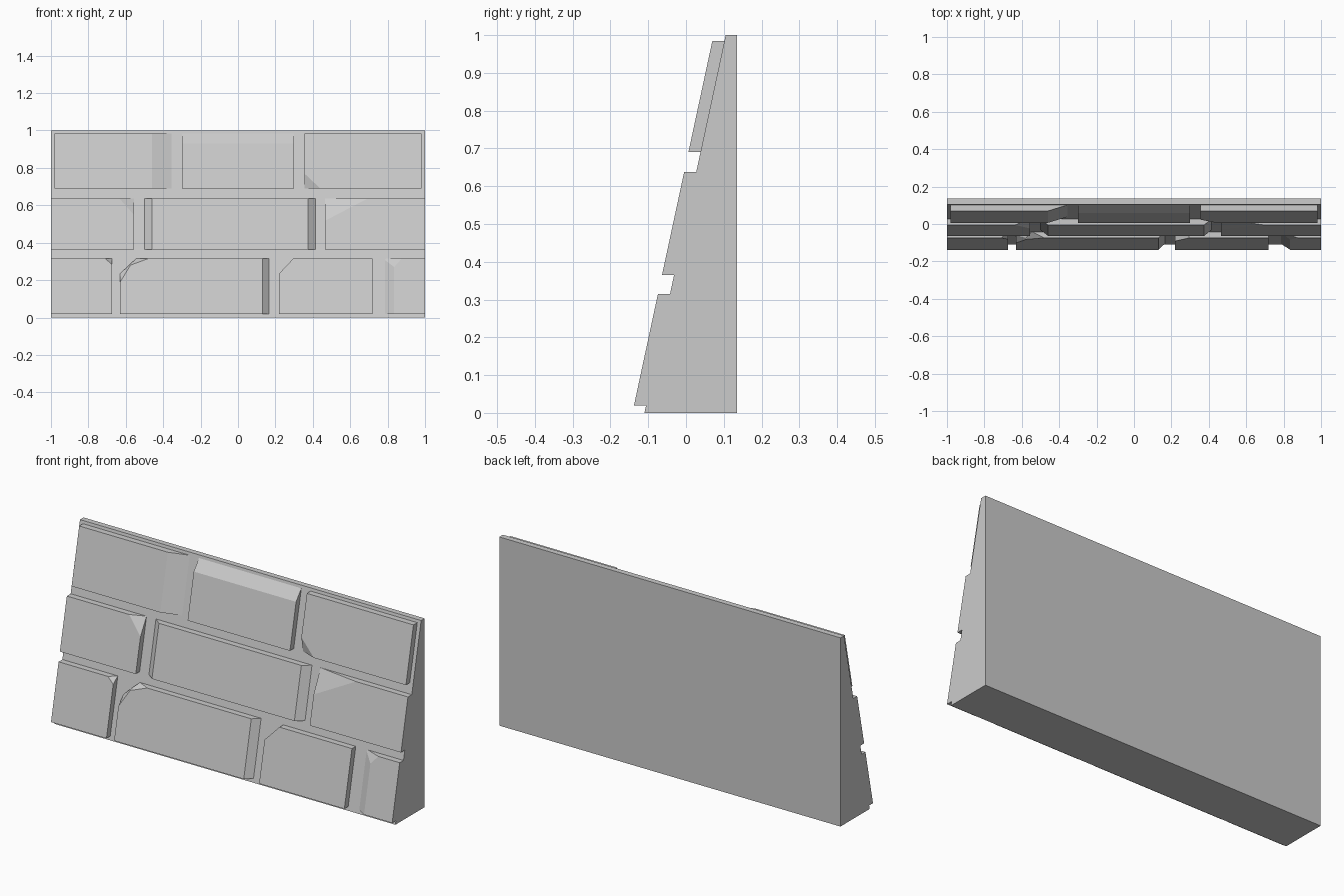
import bpy
import bmesh
from mathutils import Vector

cube = bpy.data.objects.get("Cube")
if cube:
    bpy.data.objects.remove(cube, do_unlink=True)

BACK, FOOT, SLOPE, DEPTH = 0.135, -0.11, 0.215, 0.032

stone = bpy.data.materials.new("grey stone")
stone.use_nodes = True
GREY = (0.6, 0.6, 0.6, 1)
stone.diffuse_color = GREY
stone.node_tree.nodes["Principled BSDF"].inputs["Base Color"].default_value = GREY


def at(x, z, d):
    """Point on the leaning wall; d runs from 0 (mortar) to 1 (brick front)."""
    return Vector((x, FOOT + SLOPE * z - DEPTH * d, z))


def finish(bm, name):
    bmesh.ops.recalc_face_normals(bm, faces=bm.faces)
    mesh = bpy.data.meshes.new(name)
    bm.to_mesh(mesh)
    bm.free()
    mesh.materials.append(stone)
    obj = bpy.data.objects.new(name, mesh)
    bpy.context.collection.objects.link(obj)


def prism(bm, ring_a, ring_b):
    a = [bm.verts.new(p) for p in ring_a]
    b = [bm.verts.new(p) for p in ring_b]
    bm.faces.new(a)
    bm.faces.new(b)
    for i in range(len(a)):
        j = (i + 1) % len(a)
        bm.faces.new((a[i], a[j], b[j], b[i]))


def brick(name, x0, x1, row, cuts=()):
    """Block standing off the wall, chipped by planes through three points."""
    z0, z1 = row
    corners = [(x0, z0), (x1, z0), (x1, z1), (x0, z1)]
    bm = bmesh.new()
    prism(bm, [at(x, z, 0) for x, z in corners], [at(x, z, 1) for x, z in corners])
    middle = at((x0 + x1) / 2, (z0 + z1) / 2, 0.5)
    for cut in cuts:
        p, q, r = (at(*c) for c in cut)
        normal = (q - p).cross(r - p).normalized()
        if normal.dot(middle - p) > 0:
            normal.negate()
        geom = bm.verts[:] + bm.edges[:] + bm.faces[:]
        res = bmesh.ops.bisect_plane(bm, geom=geom, dist=1e-5, plane_co=p,
                                     plane_no=normal, clear_outer=True)
        edges = [e for e in res["geom_cut"] if isinstance(e, bmesh.types.BMEdge)]
        bmesh.ops.holes_fill(bm, edges=edges)
    finish(bm, name)


def end_bevel(x_front, x_base, row):
    return ((x_front, row[0], 1), (x_front, row[1], 1), (x_base, row[0], 0))


def chip(x, z, dx, dz):
    """Cut off a front corner, reaching the wall at the corner itself."""
    return ((x + dx, z, 1), (x, z + dz, 1), (x, z, 0))


def corner_cut(x, z, dx, dz):
    """Cut a corner straight through the brick."""
    return ((x + dx, z, 1), (x, z + dz, 1), (x + dx, z, 0))


# Leaning backing wall
bm = bmesh.new()
profile = [(FOOT, 0), (BACK, 0), (BACK, 1), (FOOT + SLOPE, 1)]
prism(bm, [(-1, y, z) for y, z in profile], [(1, y, z) for y, z in profile])
finish(bm, "backing_wall")

LOW, MID, TOP = (0.02, 0.315), (0.365, 0.637), (0.69, 0.985)

# Top row
brick("top_right_brick", -0.98, -0.355, TOP, [end_bevel(-0.46, -0.355, TOP)])
brick("top_middle_brick", -0.3, 0.3, TOP,
      [((-0.3, 0.93, 1), (0.3, 0.93, 1), (0, TOP[1], 0))])
brick("top_left_brick", 0.355, 0.98, TOP, [chip(0.355, TOP[0], 0.085, 0.08)])

# Middle row
brick("middle_right_brick", -1, -0.555, MID, [chip(-0.555, MID[1], -0.08, -0.09)])
brick("middle_long_brick", -0.5, 0.415, MID,
      [end_bevel(-0.46, -0.5, MID), end_bevel(0.375, 0.415, MID)])
brick("middle_left_brick", 0.465, 1, MID, [chip(0.465, MID[1], 0.23, -0.12)])

# Bottom row
brick("bottom_right_brick", -1, -0.675, LOW, [chip(-0.675, LOW[1], -0.035, -0.03)])
brick("bottom_long_brick", -0.63, 0.165, LOW, [
    end_bevel(0.13, 0.165, LOW),
    corner_cut(-0.63, LOW[1], 0.085, -0.08),
    ((-0.63, 0.19, 1), (-0.575, 0.28, 1), (-0.63, 0.235, 0)),
    ((-0.575, 0.28, 1), (-0.48, LOW[1], 1), (-0.545, LOW[1], 0))])
brick("bottom_middle_brick", 0.22, 0.72, LOW, [corner_cut(0.22, LOW[1], 0.075, -0.08)])
brick("bottom_left_brick", 0.785, 1, LOW, [
    end_bevel(0.835, 0.785, LOW),
    ((0.835, 0.27, 1), (0.875, LOW[1], 1), (0.8, LOW[1], 0.1))])
